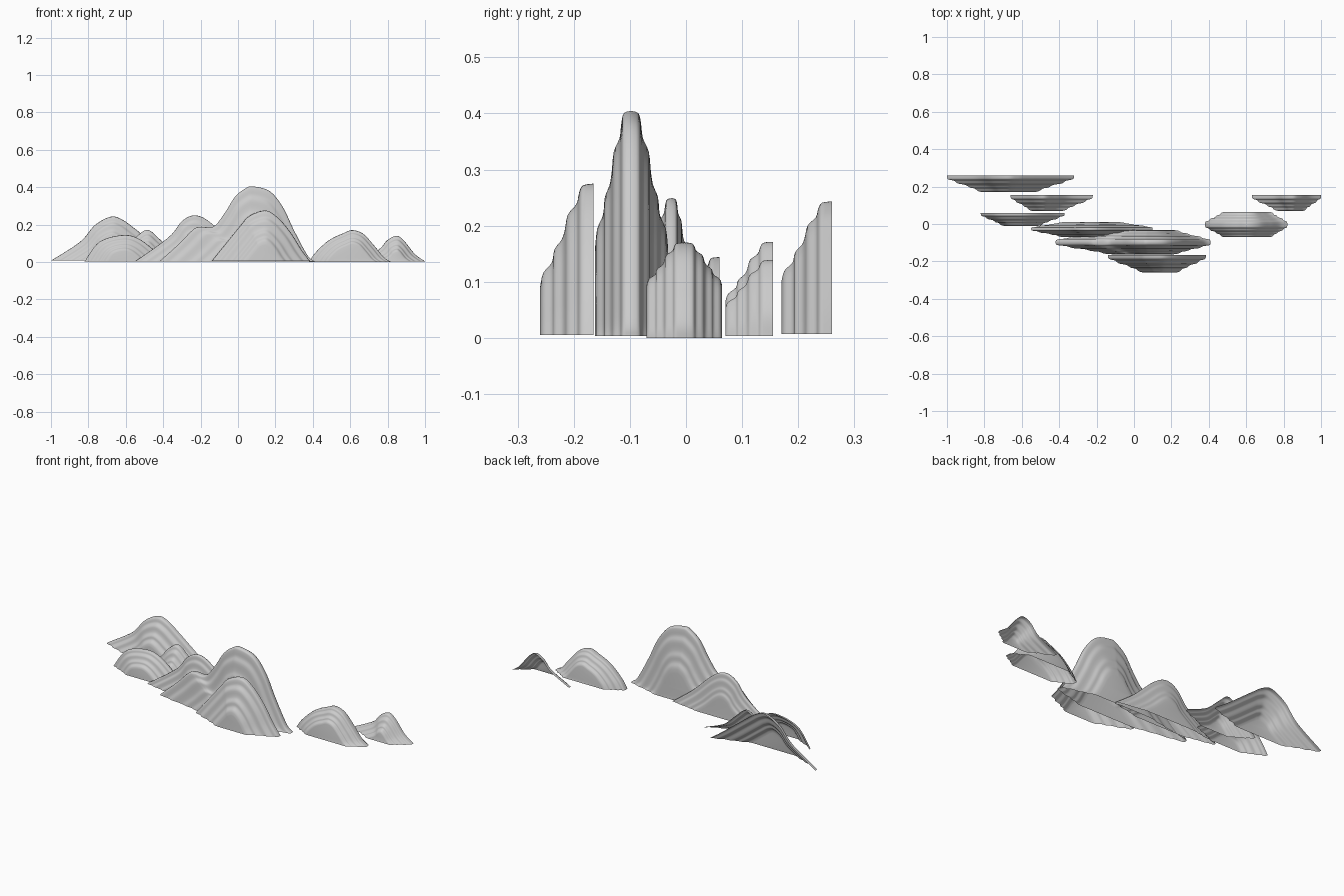
import bpy, bmesh

cube = bpy.data.objects.get("Cube")
if cube:
    bpy.data.objects.remove(cube)

stone = bpy.data.materials.new("grey_stone")
stone.use_nodes = True
stone.diffuse_color = (0.6, 0.6, 0.6, 1)
stone.node_tree.nodes["Principled BSDF"].inputs["Base Color"].default_value = (0.6, 0.6, 0.6, 1)

# Terraces from ridge to foot: depth fraction, share of the total shrink
STEPS = [(0, 0), (.2, .02), (.27, .1), (.32, .22), (.48, .33), (.54, .5),
         (.6, .6), (.73, .7), (.78, .84), (.94, .95), (1, 1.1)]


def smooth(points, n):
    """Catmull-Rom curve through 2D points."""
    p = [points[0]] + points + [points[-1]]
    out = []
    for a, b, c, d in zip(p, p[1:], p[2:], p[3:]):
        for i in range(n):
            t = i / n
            out.append(tuple(
                b[k] + .5 * t * (c[k] - a[k] + t * (2*a[k] - 5*b[k] + 4*c[k] - d[k]
                                 + t * (3*(b[k] - c[k]) + d[k] - a[k])))
                for k in (0, 1)))
    return out + [points[-1]]


def mountain(name, ridge, y, front, back, end, base=0.003):
    """Loft shrinking copies of a ridge line forwards, and backwards if back > 0."""
    peak = max(ridge, key=lambda p: p[1])[0]
    line = smooth(ridge, 8)
    steps = smooth(STEPS, 3)
    levels = [(y - t * front, 1 - (1 - end) * f) for t, f in reversed(steps)]
    if back:
        levels += [(y + t * back, 1 - (1 - end) * f) for t, f in steps[1:]]
    bm = bmesh.new()
    rows = [[bm.verts.new((peak + (x - peak) * s, d, base + max(z, 0) * s)) for x, z in line]
            for d, s in levels]
    for r, q in zip(rows, rows[1:]):
        for i in range(len(line) - 1):
            bm.faces.new((r[i], r[i + 1], q[i + 1], q[i]))
    # Flat cliff at each closed end
    bm.faces.new(rows[0][::-1])
    if back:
        bm.faces.new(rows[-1])
    mesh = bpy.data.meshes.new(name)
    bm.to_mesh(mesh)
    bm.free()
    mesh.materials.append(stone)
    obj = bpy.data.objects.new(name, mesh)
    bpy.context.collection.objects.link(obj)
    bpy.ops.object.select_all(action='DESELECT')
    obj.select_set(True)
    bpy.context.view_layer.objects.active = obj
    bpy.ops.object.shade_smooth_by_angle(angle=0.9)


# Peaks with an open back
mountain("far_right_mountain", [(-1, 0), (-.845, .1), (-.765, .19), (-.68, .235), (-.62, .22),
         (-.55, .17), (-.4, .055), (-.32, 0)], .26, .09, 0, .45, .007)
mountain("rear_right_hill", [(-.66, 0), (-.59, .075), (-.535, .14), (-.48, .168), (-.42, .12),
         (-.34, .05), (-.22, 0)], .155, .085, 0, .42)
mountain("near_right_hill", [(-.82, 0), (-.74, .105), (-.61, .141), (-.52, .115),
         (-.42, .035), (-.37, 0)], .06, .07, 0, .45)
mountain("front_mountain", [(-.14, 0), (.01, .185), (.06, .24), (.145, .27), (.21, .235),
         (.28, .155), (.34, .06), (.385, 0)], -.165, .095, 0, .38, .005)
mountain("far_left_hill", [(.63, 0), (.75, .062), (.8, .115), (.85, .136), (.89, .108),
         (.945, .04), (1, 0)], .155, .085, 0, .42)

# Peaks closed on both sides
mountain("second_mountain", [(-.55, 0), (-.37, .13), (-.3, .215), (-.23, .246), (-.15, .21),
         (-.02, .09), (.1, 0)], -.025, .045, .035, .5)
mountain("main_mountain", [(-.42, 0), (-.32, .09), (-.24, .17), (-.2, .185), (-.13, .187),
         (-.07, .26), (-.016, .345), (.04, .39), (.08, .401), (.17, .375), (.24, .29),
         (.3, .165), (.37, .035), (.41, 0)], -.098, .064, .066, .45)
mountain("left_hill", [(.38, 0), (.41, .045), (.465, .1), (.51, .13), (.555, .15), (.61, .17),
         (.67, .15), (.73, .085), (.78, .025), (.82, 0)], -.003, .067, .067, .6, 0)
